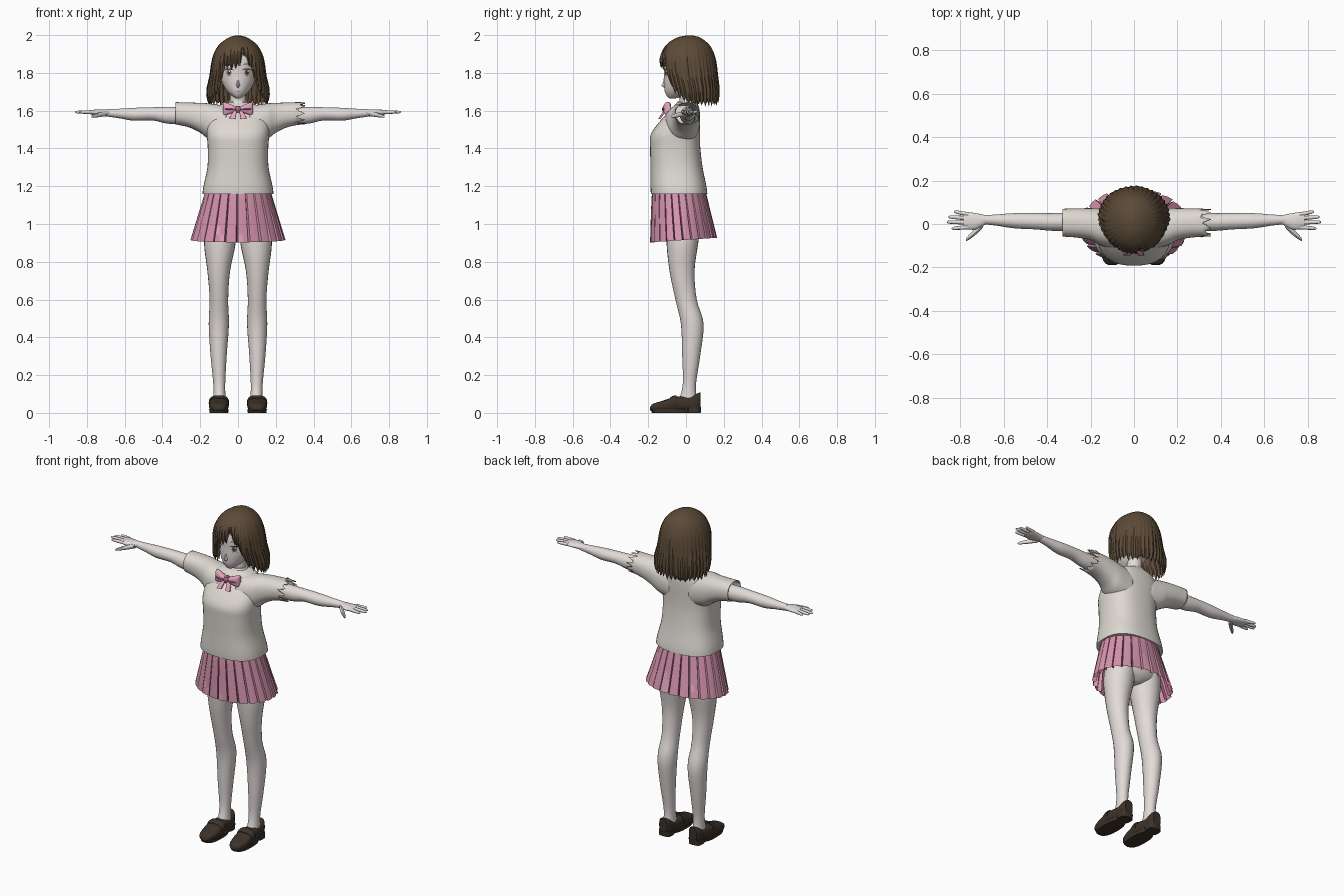
import bpy, bmesh, random
from math import sin, cos, pi, radians
from mathutils import Vector
from mathutils.bvhtree import BVHTree

random.seed(4)
default_cube = bpy.data.objects.get("Cube")
if default_cube:
    bpy.data.objects.remove(default_cube, do_unlink=True)


def material(name, *rgb):
    mat = bpy.data.materials.new(name)
    mat.use_nodes = True
    mat.diffuse_color = (*rgb, 1)
    mat.node_tree.nodes["Principled BSDF"].inputs["Base Color"].default_value = (*rgb, 1)
    return mat


skin = material("pale skin", .76, .71, .69)
wool = material("cream wool", .73, .69, .64)
pink = material("skirt pink", .68, .30, .43)
rose = material("dark rose", .42, .13, .23)
blush = material("bow pink", .80, .38, .53)
hair_brown = material("hair brown", .105, .068, .038)
leather = material("dark leather", .045, .032, .022)
eye_white = material("eye white", .85, .85, .85)
iris_grey = material("iris grey brown", .16, .12, .10)
lip = material("lip pink", .55, .27, .27)


def smooth(rows, steps):
    """Catmull-Rom resampling of a list of tuples."""
    rows = [rows[0], *rows, rows[-1]]
    out = []
    for a, b, c, d in zip(rows, rows[1:], rows[2:], rows[3:]):
        for k in range(steps):
            t = k / steps
            out.append(tuple(q + .5 * t * (r - p + t * (2*p - 5*q + 4*r - s + t * (3*(q - r) + s - p)))
                             for p, q, r, s in zip(a, b, c, d)))
    return out + [rows[-1]]


def finish(name, verts, faces, mats, angle=40, mirror=False, pick=None):
    mesh = bpy.data.meshes.new(name)
    mesh.from_pydata(verts, [], faces)
    bm = bmesh.new()
    bm.from_mesh(mesh)
    bmesh.ops.recalc_face_normals(bm, faces=bm.faces)
    bm.to_mesh(mesh)
    bm.free()
    for mat in mats:
        mesh.materials.append(mat)
    for face in mesh.polygons:
        face.use_smooth = True
        if pick:
            face.material_index = pick(face.index)
    mesh.set_sharp_from_angle(angle=radians(angle))
    obj = bpy.data.objects.new(name, mesh)
    bpy.context.scene.collection.objects.link(obj)
    if mirror:
        mod = obj.modifiers.new("mirror", "MIRROR")
        mod.use_mirror_merge = False
    return obj


def grid_faces(rows, cols):
    return [(r*cols + c, r*cols + (c+1) % cols, (r+1)*cols + (c+1) % cols, (r+1)*cols + c)
            for r in range(rows - 1) for c in range(cols)]


def loft(name, axis, rings, mat, seg=24, power=2, steps=4, cap=True, mirror=False):
    """Skin superellipse rings (position, u min, u max, v min, v max) along an axis."""
    rings = smooth(rings, steps)
    verts = []
    for p, u0, u1, v0, v1 in rings:
        for k in range(seg):
            c, s = cos(2*pi*k/seg), sin(2*pi*k/seg)
            c, s = (abs(w)**(2/power) * (1 if w > 0 else -1) for w in (c, s))
            co = [(u0+u1)/2 + (u1-u0)/2*c, (v0+v1)/2 + (v1-v0)/2*s]
            co.insert("xyz".index(axis), p)
            verts.append(co)
    faces = grid_faces(len(rings), seg)
    if cap:
        faces += [tuple(range(seg)), tuple(range(len(verts) - seg, len(verts)))]
    return finish(name, verts, faces, [mat], mirror=mirror)


def sym(rows):
    return [(p, -w, w, a, b) for p, w, a, b in rows]


# Body under the clothes
loft("legs", "z", [(1.02, .005, .17, -.1, .08), (.9, .012, .18, -.103, .065), (.75, .042, .162, -.087, .045),
     (.6, .052, .15, -.056, .057), (.47, .048, .155, -.027, .093), (.3, .06, .145, -.02, .075),
     (.14, .068, .13, -.018, .052), (.04, .062, .135, -.05, .065)], skin, mirror=True)
loft("pelvis", "z", sym([(.92, .03, -.04, .04), (.96, .14, -.09, .08), (1.05, .165, -.11, .095),
     (1.17, .14, -.1, .08)]), wool)
loft("neck", "z", sym([(1.56, .06, -.05, .06), (1.64, .043, -.035, .045), (1.73, .043, -.04, .045)]), skin)
loft("arms", "x", [(.2, -.03, .055, 1.53, 1.62), (.36, -.032, .05, 1.53, 1.62), (.45, -.025, .05, 1.548, 1.618),
     (.55, -.02, .05, 1.547, 1.615), (.63, -.008, .044, 1.56, 1.61), (.7, 0, .04, 1.57, 1.607)], skin, mirror=True)
loft("palms", "x", [(.68, 0, .04, 1.572, 1.606), (.73, -.025, .05, 1.574, 1.607), (.77, -.024, .055, 1.578, 1.604),
     (.785, -.02, .052, 1.582, 1.602)], skin, mirror=True)
for finger, base, tip, reach in (("index", -.015, -.02, .84), ("middle", .007, .009, .862),
                                 ("ring", .027, .032, .855), ("little", .045, .056, .83)):
    mid = (base + tip) / 2
    loft(finger + "_fingers", "x", [(.765, base - .01, base + .01, 1.583, 1.603),
         ((.765 + reach) / 2, mid - .009, mid + .009, 1.583, 1.602),
         (reach - .008, tip - .007, tip + .007, 1.586, 1.599), (reach, tip - .002, tip + .002, 1.59, 1.594)],
         skin, seg=10, mirror=True)
loft("thumbs", "x", [(.695, -.015, .02, 1.57, 1.6), (.73, -.05, -.018, 1.566, 1.592),
     (.765, -.075, -.055, 1.562, 1.58), (.775, -.08, -.07, 1.564, 1.574)], skin, seg=10, mirror=True)

# Sweater
loft("sweater", "z", sym([(1.16, .188, -.186, .113), (1.2, .183, -.188, .108), (1.3, .162, -.188, .088),
     (1.4, .16, -.19, .076), (1.47, .165, -.188, .074), (1.53, .165, -.15, .075), (1.58, .15, -.105, .074),
     (1.62, .12, -.07, .068), (1.642, .06, -.045, .055)]), wool, seg=40, power=2.5)
loft("collar", "z", sym([(1.615, .07, -.065, .065), (1.64, .056, -.05, .058), (1.652, .05, -.042, .052)]), wool)
cuff = .33
for side, label in ((1, "left"), (-1, "right")):
    sleeve = loft(label + "_sleeve", "x", [(.06, -.12, .07, 1.42, 1.625), (.15, -.1, .074, 1.447, 1.638),
                  (.2, -.075, .073, 1.483, 1.641), (.26, -.063, .072, 1.512, 1.643),
                  (cuff, -.058, .07, 1.527, 1.645)], wool, seg=32, power=2.3, cap=False)
    for n, v in enumerate(sleeve.data.vertices):
        if side > 0 and v.co.x > cuff - .001:  # torn cuff
            v.co.x += .025 if n % 3 == 0 else random.uniform(-.03, .01)
        v.co.x *= side
    if side < 0:
        sleeve.data.flip_normals()
    sleeve.modifiers.new("thickness", "SOLIDIFY").thickness = .005

# Pleated skirt
pleats, rows = 24, 8
columns = [((p + f) * 2*pi/pleats, d) for p in range(pleats) for f, d in ((0, 0), (.42, .05), (.84, .25), (.9, 1))]
verts = []
for r in range(rows):
    s = r / (rows - 1)
    for a, depth in columns:
        k = 1 - depth * (.03 + .08*s)
        front, back = -.176 - .014*s**.5, .1 + .065*s
        y = (front + back)/2 - (back - front)/2 * cos(a) * k
        verts.append(((.168 + .084*s) * sin(a) * k, y, 1.19 - s * (.275 + .012*cos(a))))


def pleat_colour(i):
    col, row = i % len(columns), i // len(columns)
    blotch = row > 3 and col % 11 in (0, 1) and random.random() < .3
    return 1 if col % 4 == 2 else 2 if blotch else 0


finish("pleated_skirt", verts, grid_faces(rows, len(columns)), [pink, rose, blush], 20, pick=pleat_colour)

# Bow
loft("bow_wings", "x", [(.005, -.112, -.09, 1.597, 1.618), (.03, -.122, -.085, 1.588, 1.63),
     (.07, -.115, -.078, 1.575, 1.645), (.08, -.1, -.083, 1.578, 1.642)], blush, power=3, mirror=True)
loft("bow_tails", "z", [(1.605, .002, .018, -.115, -.1), (1.58, .01, .036, -.132, -.118),
     (1.557, .014, .046, -.146, -.135)], blush, seg=12, power=4, mirror=True)
loft("bow_knot", "z", sym([(1.59, .01, -.12, -.09), (1.607, .016, -.128, -.085), (1.624, .01, -.12, -.09)]),
     rose, seg=12, power=3)
loft("bow_folds", "x", [(.016, -.124, -.112, 1.605, 1.61), (.05, -.126, -.11, 1.603, 1.612),
     (.07, -.119, -.11, 1.607, 1.61)], rose, seg=8, mirror=True)

# Loafers
loft("shoes", "y", [(-.19, .085, .115, .014, .03), (-.175, .066, .138, .01, .048), (-.13, .052, .152, .008, .062),
     (-.07, .05, .152, .008, .082), (-.03, .055, .147, .01, .088), (.02, .06, .141, .012, .086),
     (.06, .064, .137, .014, .104), (.078, .075, .126, .02, .108)], leather, power=2.8, mirror=True)
loft("shoe_straps", "y", [(-.085, .05, .153, .02, .08), (-.07, .047, .155, .015, .09), (-.05, .049, .153, .02, .093)],
     leather, power=2.8, mirror=True)
loft("soles", "z", [(0, .052, .15, -.18, .02), (.02, .049, .153, -.188, .03)], leather, power=2.6, steps=1, mirror=True)
loft("heels", "z", [(0, .062, .14, .005, .078), (.03, .06, .141, 0, .08)], leather, power=3, steps=1, mirror=True)

# Head
head = loft("head", "z", sym([(1.664, .01, -.085, -.06), (1.678, .032, -.102, -.005), (1.705, .06, -.113, .04),
            (1.75, .085, -.117, .08), (1.8, .096, -.117, .1), (1.86, .097, -.117, .11), (1.92, .08, -.095, .1),
            (1.96, .04, -.05, .06)]), skin, seg=40)
loft("nose", "z", sym([(1.722, .004, -.116, -.1), (1.734, .01, -.131, -.1), (1.75, .007, -.122, -.1),
     (1.78, .004, -.117, -.1)]), skin, seg=10)
face_tree = BVHTree.FromPolygons([v.co for v in head.data.vertices], [p.vertices[:] for p in head.data.polygons])


def decal(name, x, z, rx, rz, mat, lift, tilt=0, bend=0):
    """Thin oval plate wrapped onto the front of the head."""
    seg, rings = 20, 4
    verts = []
    for r in range(rings):
        for k in range(seg):
            dx = cos(2*pi*k/seg) * (r + .02) / (rings - 1)
            dz = sin(2*pi*k/seg) * (r + .02) / (rings - 1)
            px, pz = x + dx*rx, z + dz*rz + dx*tilt - dx*dx*bend
            hit = face_tree.ray_cast(Vector((px, -1, pz)), Vector((0, 1, 0)))[0]
            verts.append((px, hit.y - lift, pz))
    finish(name, verts, grid_faces(rings, seg) + [tuple(range(seg))], [mat])


for side, label in ((1, "left"), (-1, "right")):
    x = side * .05
    decal(label + "_eye", x, 1.802, .024, .017, eye_white, .0015)
    decal(label + "_iris", x - side*.002, 1.802, .013, .016, iris_grey, .003)
    decal(label + "_pupil", x - side*.002, 1.803, .006, .009, leather, .004)
    decal(label + "_glint", x + .004, 1.809, .004, .004, eye_white, .005)
    decal(label + "_lash", x, 1.821, .028, .0035, leather, .005, -side*.002, .009)
    decal(label + "_lower_lid", x, 1.783, .014, .001, iris_grey, .003, 0, -.003)
    decal(label + "_brow", x, 1.847, .024, .0025, hair_brown, .003, -side*.003, .005)
decal("mouth", 0, 1.702, .015, .0025, lip, .002, 0, -.002)

# Bobbed hair: two layers of pointed locks over one profile
profile = smooth([(2, 0, .02, .02), (1.996, .03, -.02, .055), (1.983, .06, -.06, .085), (1.95, .102, -.105, .125),
                  (1.9, .13, -.134, .15), (1.85, .142, -.143, .162), (1.78, .152, -.135, .17),
                  (1.7, .172, -.115, .181), (1.62, .166, -.1, .176)], 5)


def hair_at(z):
    for a, b in zip(profile, profile[1:]):
        if z >= b[0]:
            t = (a[0] - z) / (a[0] - b[0])
            return [p + (q - p)*t for p, q in zip(a[1:], b[1:])]
    return profile[-1][1:]


def hair_layer(name, scale, locks, lift):
    per, rows = 6, 18
    cols = locks * per
    wild = [(random.uniform(-1, 1), random.uniform(.015, .04)) for _ in range(locks)]
    verts = []
    for r in range(rows):
        s = r / (rows - 1)
        for c in range(cols):
            phi = (c / cols * 360 + 180) % 360 - 180
            jitter, notch = wild[c // per]
            edge = abs(c % per / per - .5) * 2
            away = abs(phi)
            fringe = 1.828 + .075 * max(0, 1 - abs(phi - 15) / 13)
            sides = 1.64 + .06 * max(0, 1 - max(0, away - 42) / 45)
            mix = min(1, max(0, (away - 36) / 8))
            tip = fringe + (sides - fringe)*mix + notch*edge + jitter*.008 + lift
            rx, front, back = hair_at(2 - (2 - tip) * s**1.8)
            k = scale * (1 + s*(.03*(1 - edge) + .012*jitter) - .07 * s**8)
            a = radians(phi)
            mid, half = (front + back)/2, (back - front)/2
            verts.append((rx*sin(a)*k, mid - half*cos(a)*k, 2 - (2 - tip) * s**1.8 - (1 - scale)*.1))
    finish(name, verts, grid_faces(rows, cols), [hair_brown], 35)


hair_layer("outer_hair", .985, 40, 0)
hair_layer("inner_hair", .94, 34, -.006)
